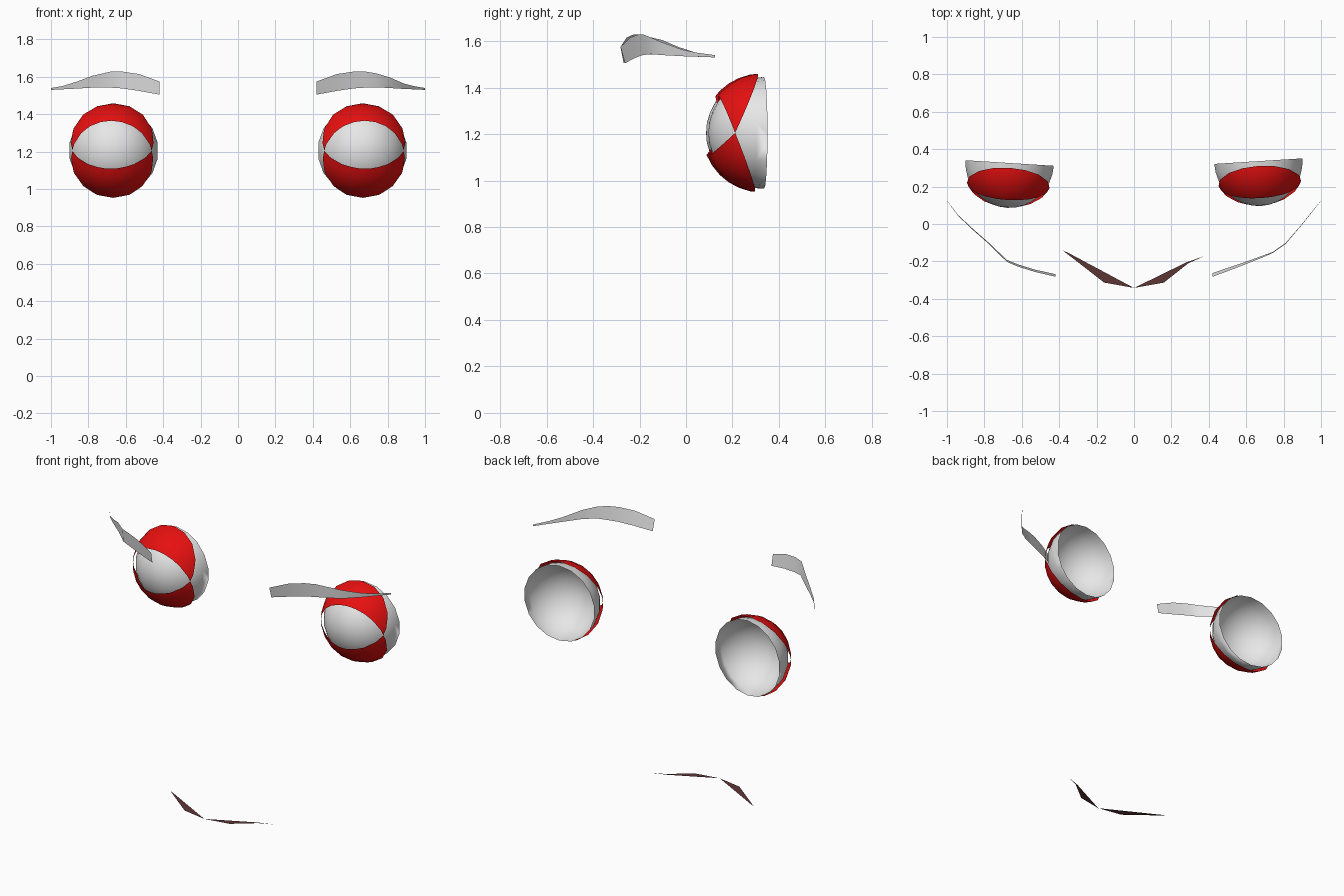
import bpy, bmesh, math
from mathutils import Matrix, Vector

if "Cube" in bpy.data.objects:
    bpy.data.objects.remove(bpy.data.objects["Cube"])


def material(name, rgb):
    m = bpy.data.materials.new(name)
    m.diffuse_color = (*rgb, 1)
    m.use_nodes = True
    m.node_tree.nodes["Principled BSDF"].inputs["Base Color"].default_value = m.diffuse_color
    return m


WHITE = material("white", (0.8, 0.8, 0.8))
RED = material("red", (0.8, 0.005, 0.005))
BROWN = material("dark_brown", (0.11, 0.035, 0.035))


def finish(name, bm, mat, smooth=True):
    me = bpy.data.meshes.new(name)
    bm.to_mesh(me)
    bm.free()
    me.materials.append(mat)
    for p in me.polygons:
        p.use_smooth = smooth
    ob = bpy.data.objects.new(name, me)
    bpy.context.collection.objects.link(ob)
    return ob


def ball(radius):
    # sphere with its pole facing forward
    bm = bmesh.new()
    bmesh.ops.create_uvsphere(bm, u_segments=18, v_segments=16, radius=radius,
                              matrix=Matrix.Rotation(math.pi / 2, 4, 'X'))
    return bm


def keep(bm, point, normal):
    # keep the part of the mesh on the normal's side of the plane
    bmesh.ops.bisect_plane(bm, geom=bm.verts[:] + bm.edges[:] + bm.faces[:],
                           plane_co=point, plane_no=normal, clear_inner=True)


def eyelid(name, front, back, up, place):
    # wedge of a slightly larger sphere, hinged on the eye corners
    bm = ball(0.256)
    hinge = Vector((0, -0.138, 0))
    (fy, fz), (by, bz) = front, back
    keep(bm, hinge, Vector((0, -fz, fy)) * -up)
    keep(bm, hinge, Vector((0, -bz, by)) * up)
    bm.transform(place)
    return finish(name, bm, RED)


# Eyes: open half balls with an upper and a lower lid, turned slightly outward
for side, label, y in ((-1, "left", 0.326), (1, "right", 0.336)):
    place = (Matrix.Translation((side * 0.665, y, 1.205))
             @ Matrix.Rotation(side * math.radians(3.6), 4, 'Z'))
    bm = ball(0.24)
    keep(bm, (0, 0, 0), (0, -1, 0))
    bm.transform(place)
    finish(label + "_eyeball", bm, WHITE)
    eyelid(label + "_upper_lid", (-0.062, 0.165), (0.113, 0.255), 1, place)
    eyelid(label + "_lower_lid", (-0.095, -0.092), (0.098, -0.25), -1, place)


# Eyebrows: curved strips given as (x, y, bottom z, top z, forward lean)
def eyebrow(name, side, rows):
    bm = bmesh.new()
    pairs = [(bm.verts.new((side * x, y + lean, lo)),
              bm.verts.new((side * x, y - lean, hi)))
             for x, y, lo, hi, lean in rows]
    for (a, b), (c, d) in zip(pairs, pairs[1:]):
        bm.faces.new((a, b, d, c) if side > 0 else (a, c, d, b))
    bmesh.ops.reverse_faces(bm, faces=bm.faces[:])
    return finish(name, bm, WHITE)


eyebrow("left_eyebrow", -1, [
    (0.42, -0.275, 1.505, 1.575, 0.007), (0.53, -0.25, 1.525, 1.615, 0.006),
    (0.62, -0.222, 1.538, 1.628, 0.006), (0.68, -0.197, 1.542, 1.628, 0.005),
    (0.78, -0.10, 1.542, 1.605, 0.003), (0.86, -0.03, 1.537, 1.575, 0.003),
    (0.94, 0.045, 1.533, 1.55, 0.002), (1.0, 0.125, 1.53, 1.54, 0.001)])
eyebrow("right_eyebrow", 1, [
    (0.42, -0.272, 1.505, 1.575, 0.01), (0.53, -0.233, 1.525, 1.615, 0.008),
    (0.62, -0.20, 1.538, 1.628, 0.006), (0.68, -0.177, 1.542, 1.628, 0.005),
    (0.74, -0.153, 1.544, 1.618, 0.003), (0.81, -0.105, 1.54, 1.597, 0.003),
    (0.89, -0.012, 1.535, 1.563, 0.002), (0.94, 0.05, 1.533, 1.55, 0.002),
    (1.0, 0.125, 1.53, 1.54, 0.001)])

# Mouth: flat smile made of two slim blades
bm = bmesh.new()
for outline in ([(-0.38, -0.142), (-0.16, -0.313), (0, -0.342), (-0.35, -0.155)],
                [(0, -0.342), (0.16, -0.313), (0.29, -0.21), (0.375, -0.172), (0.28, -0.205)]):
    bm.faces.new([bm.verts.new((x, y, 0)) for x, y in outline])
finish("mouth", bm, BROWN, smooth=False)
